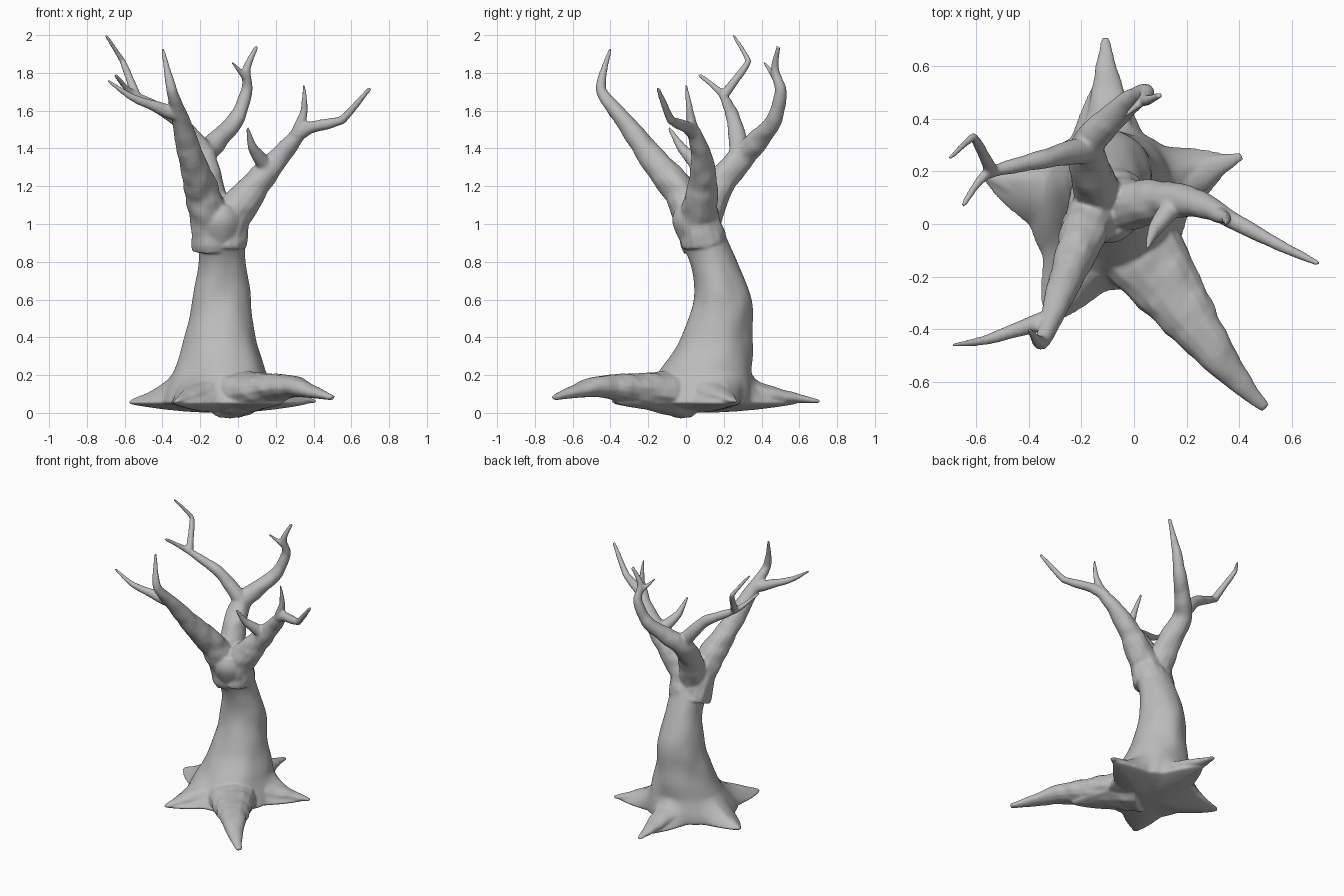
import bpy, bmesh, math
from mathutils import Vector, noise

if "Cube" in bpy.data.objects:
    bpy.data.objects.remove(bpy.data.objects["Cube"], do_unlink=True)

bark = bpy.data.materials.new("bark_grey")
bark.use_nodes = True
grey = (0.5, 0.5, 0.5, 1)
bark.diffuse_color = grey
bark.node_tree.nodes["Principled BSDF"].inputs["Base Color"].default_value = grey

bm = bmesh.new()


def loft(rings):
    """Skin a list of point rings into a closed solid."""
    loops = [[bm.verts.new(point) for point in ring] for ring in rings]
    for lower, upper in zip(loops, loops[1:]):
        for i in range(len(lower)):
            bm.faces.new((lower[i - 1], lower[i], upper[i], upper[i - 1]))
    bm.faces.new(loops[0][::-1])
    bm.faces.new(loops[-1])


def spline(points, bend=1.0, steps=8):
    """Curve through points of any dimension; a low bend keeps kinks."""
    points = [Vector(point) for point in points]
    padded = [points[0]] + points + [points[-1]]
    curve = []
    for before, start, end, after in zip(padded, padded[1:], padded[2:], padded[3:]):
        tangent_in, tangent_out = (end - before) * bend / 2, (after - start) * bend / 2
        for step in range(steps):
            t = step / steps
            ease = t * t * (3 - 2 * t)
            curve.append(start.lerp(end, ease) + tangent_in * t * (1 - t) ** 2
                         - tangent_out * t * t * (1 - t))
    return curve + [points[-1]]


def limb(thick, thin, *points, flat=1, bend=0.6, sides=14):
    """Evenly tapering, slightly wrinkled tube along a path."""
    path = spline(points, bend)
    lengths = [0]
    for a, b in zip(path, path[1:]):
        lengths.append(lengths[-1] + (b - a).length)
    side = Vector((0.3, 1, 0.1))
    rings = []
    for i, centre in enumerate(path):
        radius = thick + (thin - thick) * lengths[i] / lengths[-1]
        axis = (path[min(i + 1, len(path) - 1)] - path[max(i - 1, 0)]).normalized()
        side = (side - axis * side.dot(axis)).normalized()
        up = axis.cross(side)
        ring = []
        for k in range(sides):
            angle = math.tau * k / sides
            offset = (side * math.cos(angle) + up * math.sin(angle)) * radius
            offset *= 1 + 0.13 * noise.noise((centre + offset) * 14)
            offset.z *= flat
            ring.append(centre + offset)
        rings.append(ring)
    loft(rings)


# Root tips drive both the webbed flare and the roots themselves
base = Vector((-0.08, 0.05))
front_tip = Vector((0.5, -0.7))
small_tips = [Vector(tip) for tip in ((0.41, 0.26), (-0.11, 0.71), (-0.57, 0.19), (-0.33, -0.39))]


def flare_radius(angle):
    """Star outline of the web between the roots."""
    radius = 0.31
    for tip in small_tips + [front_tip]:
        spoke = tip - base
        turn = abs(math.remainder(angle - math.atan2(spoke.y, spoke.x), math.tau))
        peak = max(0, 1 - turn / 0.48) ** 1.4
        radius += (min(spoke.length, 0.56) - 0.31) * peak
    return radius


def trunk_ring(centre_y, z, radius, scale=1, sides=120):
    """Trunk section that spreads into the star near the ground."""
    flare = min(1, max(0, (0.22 - z) / 0.17)) ** 1.6
    ring = []
    for k in range(sides):
        angle = math.tau * k / sides
        way = Vector((math.cos(angle), math.sin(angle), 0))
        reach = radius + (flare_radius(angle) - radius) * flare
        reach *= scale * (1 + 0.025 * math.sin(3 * angle - 6 * z))
        reach *= 1 + 0.06 * noise.noise(way * 1.5 + Vector((0, 0, z * 6)))
        ring.append(Vector((-0.09, centre_y, z)) + way * reach)
    return ring


# Rounded underside, then the leaning trunk as (centre y, height, radius)
underside = [trunk_ring(base.y, 0.05 * s * s, 0.28, s) for s in (0.2, 0.4, 0.6, 0.8, 0.95)]
trunk = spline([(0.05, 0.055, 0.28), (0.1, 0.2, 0.25), (0.16, 0.4, 0.185), (0.19, 0.6, 0.155),
                (0.145, 0.8, 0.125), (0.06, 1, 0.125), (0.06, 1.1, 0.1)])
loft(underside + [trunk_ring(*level) for level in trunk])

# Four low roots and the long arched front root
for tip in small_tips:
    inner, middle = base.lerp(tip, 0.45), base.lerp(tip, 0.72)
    limb(0.1, 0.015, (*inner, 0.11), (*middle, 0.085), (*tip, 0.06), flat=0.6)
limb(0.19, 0.02, (-0.05, 0, 0.1), (0.13, -0.24, 0.12), (0.28, -0.45, 0.14),
     (0.4, -0.6, 0.11), (*front_tip, 0.08), flat=0.7, bend=1)

# Front limb and its fork
limb(0.12, 0.008, (-0.13, 0.1, 0.88), (-0.15, 0.05, 1.02), (-0.19, -0.03, 1.17), (-0.23, -0.14, 1.3),
     (-0.29, -0.29, 1.5), (-0.35, -0.45, 1.71), (-0.4, -0.4, 1.93))
limb(0.04, 0.008, (-0.32, -0.36, 1.58), (-0.56, -0.44, 1.67), (-0.69, -0.46, 1.76))

# Back limb, its tip twig and its long arm with two twigs
limb(0.1, 0.012, (-0.12, 0.08, 1), (-0.16, 0.18, 1.22), (-0.17, 0.31, 1.37), (-0.02, 0.46, 1.54),
     (0.045, 0.5, 1.7), (0.045, 0.47, 1.82), (0.1, 0.49, 1.94), bend=0.9)
limb(0.023, 0.007, (0.045, 0.48, 1.77), (-0.035, 0.41, 1.86))
limb(0.055, 0.01, (-0.16, 0.29, 1.36), (-0.33, 0.25, 1.56), (-0.56, 0.19, 1.69), (-0.65, 0.07, 1.79))
limb(0.027, 0.009, (-0.54, 0.2, 1.68), (-0.61, 0.33, 1.86), (-0.7, 0.25, 2), bend=0.3)

# Side limb, its forked end and an upright twig
limb(0.12, 0.037, (-0.07, 0.1, 0.9), (-0.04, 0.07, 1.03), (0.04, 0.08, 1.14), (0.13, 0.09, 1.25),
     (0.24, 0.08, 1.38), (0.33, 0.04, 1.49))
limb(0.037, 0.012, (0.31, 0.05, 1.47), (0.38, 0.01, 1.51), (0.55, -0.08, 1.55), (0.7, -0.15, 1.72), bend=0.3)
limb(0.035, 0.007, (0.31, 0.04, 1.47), (0.35, 0.02, 1.6), (0.35, 0, 1.74))
limb(0.05, 0.009, (0.16, 0.09, 1.29), (0.08, -0.02, 1.4), (0.05, -0.09, 1.51))

bmesh.ops.recalc_face_normals(bm, faces=bm.faces)
mesh = bpy.data.meshes.new("bare_tree")
bm.to_mesh(mesh)
bm.free()
mesh.materials.append(bark)
tree = bpy.data.objects.new("bare_tree", mesh)
bpy.context.collection.objects.link(tree)

# Fuse all parts into one smooth skin
fuse = tree.modifiers.new("fuse", "REMESH")
fuse.mode = "VOXEL"
fuse.voxel_size = 0.008
fuse.use_smooth_shade = True
soften = tree.modifiers.new("soften", "SMOOTH")
soften.factor = 0.5
soften.iterations = 8
